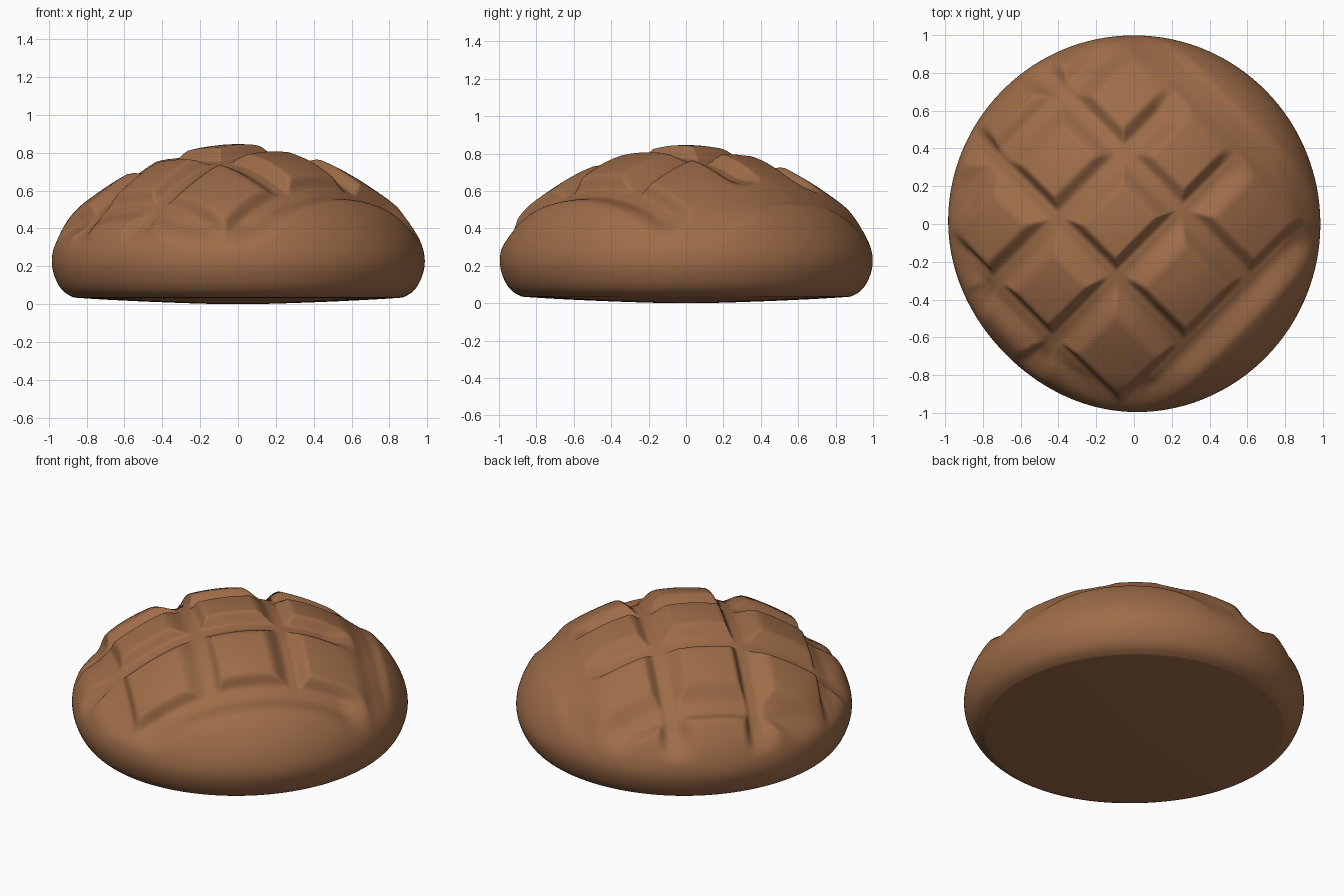
import bpy, bmesh, math
from mathutils import Vector

if "Cube" in bpy.data.objects:
    bpy.data.objects.remove(bpy.data.objects["Cube"], do_unlink=True)

SEGMENTS, STEPS = 320, 12
DEPTH = 0.062

# Half outline of the bun: (radius, height) from base centre to crown
PROFILE = [(0, 0), (0.4, 0.01), (0.8, 0.03), (0.89, 0.045), (0.95, 0.1), (0.985, 0.2),
           (0.975, 0.3), (0.925, 0.41), (0.85, 0.505), (0.74, 0.59), (0.6, 0.68),
           (0.44, 0.76), (0.25, 0.815), (0.1, 0.84), (0, 0.845)]

# Slashes across each diagonal: (position, strength)
CUTS_U = [(-0.73, 0.9), (-0.23, 1), (0.29, 1), (0.8, 0.3)]
CUTS_V = [(-0.62, 1), (-0.09, 1), (0.37, 1), (0.82, 0.8)]


def smooth(a, b, x):
    t = max(0, min(1, (x - a) / (b - a)))
    return t * t * (3 - 2 * t)


def slash(c, cuts):
    """Groove depth: gentle slope on one side, steeper crust lip on the other."""
    return max(s * smooth(-0.2, -0.07, c - p) * (1 - smooth(-0.025, 0.04, c - p))
               for p, s in cuts)


def spline(points, steps):
    """Smooth curve through the points."""
    pts = [Vector(p) for p in points]
    pts = [Vector((-pts[1].x, pts[1].y))] + pts + [Vector((-pts[-2].x, pts[-2].y))]
    out = []
    for a, b, c, d in zip(pts, pts[1:], pts[2:], pts[3:]):
        for i in range(steps):
            t = i / steps
            out.append(0.5 * (2 * b + (c - a) * t + (2 * a - 5 * b + 4 * c - d) * t * t
                              + (3 * b - a - 3 * c + d) * t ** 3))
    return out + [pts[-2]]


def surface_point(p, normal, angle):
    """Turn a profile point about z, then press the slashes into the crust."""
    out = Vector((math.cos(angle), math.sin(angle), 0))
    dent = 1 - 0.025 * max(0, math.cos(angle - math.radians(225))) ** 6
    pos = out * p.x * dent + Vector((0, 0, p.y))
    pos.y *= 1.012
    u, v = (pos.x + pos.y) / math.sqrt(2), (pos.y - pos.x) / math.sqrt(2)
    # The slashes die out before the plain back and front shoulders
    cut_u = slash(u, CUTS_U) * smooth(-0.76, -0.64, v)
    cut_v = slash(v, CUTS_V) * (1 - smooth(0.5, 0.7, u))
    groove = max(cut_u, cut_v) * smooth(0.28, 0.48, p.y)
    return pos - (out * normal.x + Vector((0, 0, normal.y))) * groove * DEPTH


# Scored bun
curve = spline(PROFILE, STEPS)
bm = bmesh.new()
rings = []
for i in range(1, len(curve) - 1):
    tangent = (curve[i + 1] - curve[i - 1]).normalized()
    normal = Vector((tangent.y, -tangent.x))
    rings.append([bm.verts.new(surface_point(curve[i], normal, 2 * math.pi * k / SEGMENTS))
                  for k in range(SEGMENTS)])
base = bm.verts.new((0, 0, curve[0].y))
crown = bm.verts.new((0, 0, curve[-1].y))
for k in range(SEGMENTS):
    n = (k + 1) % SEGMENTS
    bm.faces.new((base, rings[0][n], rings[0][k]))
    bm.faces.new((crown, rings[-1][k], rings[-1][n]))
    for low, high in zip(rings, rings[1:]):
        bm.faces.new((low[k], low[n], high[n], high[k]))
bmesh.ops.recalc_face_normals(bm, faces=bm.faces)

mesh = bpy.data.meshes.new("bread_bun")
bm.to_mesh(mesh)
bm.free()
bun = bpy.data.objects.new("bread_bun", mesh)
bpy.context.collection.objects.link(bun)

# Brown crust
crust = bpy.data.materials.new("brown_crust")
crust.use_nodes = True
colour = (0.34, 0.15, 0.065, 1)
crust.diffuse_color = colour
crust.node_tree.nodes["Principled BSDF"].inputs["Base Color"].default_value = colour
mesh.materials.append(crust)

bpy.context.view_layer.objects.active = bun
bun.select_set(True)
bpy.ops.object.shade_smooth_by_angle(angle=math.radians(75))
